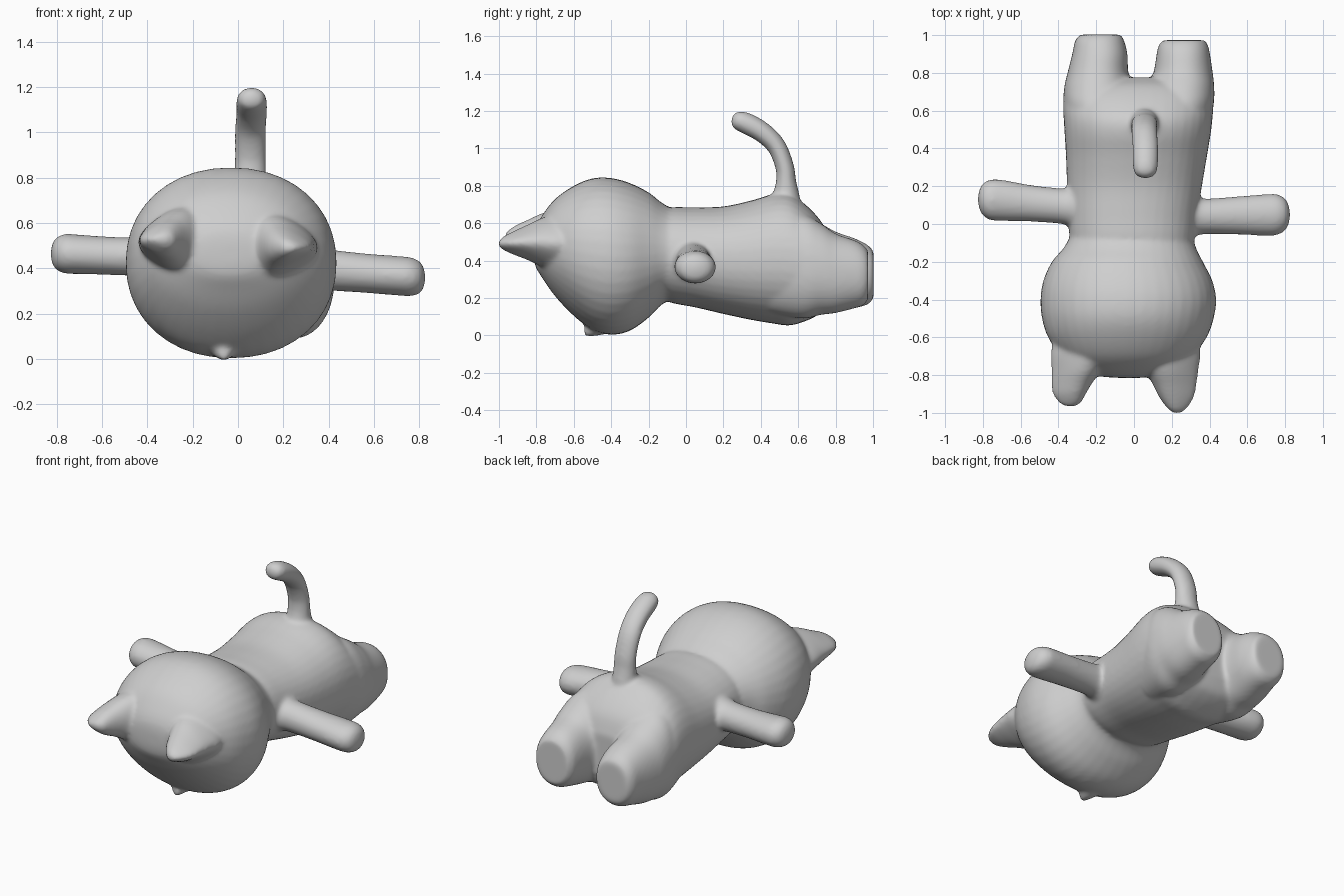
import bpy
import bmesh
import math
from mathutils import Vector

grey = bpy.data.materials.new("plain grey")
grey.diffuse_color = (0.62, 0.62, 0.62, 1)


def spline(rows, steps):
    """Catmull-Rom resampling of rows of numbers."""
    p = [Vector(r) for r in rows]
    p = [p[0]] + p + [p[-1]]
    out = []
    for i in range(1, len(p) - 2):
        a, b, c, d = p[i - 1:i + 3]
        for s in range(steps):
            t = s / steps
            out.append(0.5 * (2 * b + (c - a) * t + (2 * a - 5 * b + 4 * c - d) * t * t
                              + (3 * b - a - 3 * c + d) * t ** 3))
    return out + [p[-1]]


skin = bmesh.new()  # all parts gather here and are blended at the end


def loft(rows, side, up=None, n=40, steps=5, power=1.0, wedge=0.0):
    """Skin rings (x, y, z, radius along side, radius along up); up follows the path if None.
    wedge narrows one end of each ring."""
    rings = spline(rows, steps)
    side = Vector(side)
    loops, faces = [], []
    for i, r in enumerate(rings):
        c = Vector(r[:3])
        if up is None:
            a, b = rings[max(i - 1, 0)], rings[min(i + 1, len(rings) - 1)]
            v = (Vector(b[:3]) - Vector(a[:3])).cross(side).normalized()
        else:
            v = Vector(up)
        loop = []
        for k in range(n):
            w = 2 * math.pi * k / n
            cs, sn = math.cos(w), math.sin(w)
            cs = math.copysign(abs(cs) ** power, cs)
            sn = math.copysign(abs(sn) ** power, sn) * (1 - wedge * cs)
            loop.append(skin.verts.new(c + side * cs * max(r[3], .004) + v * sn * max(r[4], .004)))
        loops.append(loop)
    for a, b in zip(loops, loops[1:]):
        for k in range(n):
            faces.append(skin.faces.new((a[k], a[(k + 1) % n], b[(k + 1) % n], b[k])))
    faces += [skin.faces.new(loops[0]), skin.faces.new(loops[-1])]
    bmesh.ops.recalc_face_normals(skin, faces=faces)


def along_y(rows, **kw):
    """Loft from rows of (y, x min, x max, z min, z max)."""
    loft([((a + b) / 2, y, (c + d) / 2, (b - a) / 2, (d - c) / 2)
          for y, a, b, c, d in rows], (1, 0, 0), (0, 0, 1), **kw)


# Head
along_y([
    (-.815, -.07, .02, .43, .51), (-.805, -.19, .12, .37, .57), (-.77, -.29, .22, .31, .64),
    (-.70, -.385, .31, .21, .73), (-.60, -.455, .385, .105, .80), (-.50, -.487, .422, .03, .84),
    (-.40, -.495, .435, .004, .842), (-.30, -.48, .415, .025, .815), (-.20, -.435, .365, .095, .765),
    (-.13, -.375, .33, .165, .71), (-.06, -.335, .31, .20, .67)], power=.94)

# Left and right ears, wedge-shaped towards the outer edge
along_y([
    (-.58, -.42, -.12, .36, .66), (-.68, -.44, -.12, .365, .665), (-.77, -.437, -.17, .40, .645),
    (-.84, -.437, -.22, .435, .615), (-.90, -.43, -.255, .46, .59), (-.95, -.395, -.285, .495, .56),
    (-.968, -.355, -.325, .52, .54)], wedge=-.4)
along_y([
    (-.58, .03, .33, .33, .63), (-.68, .03, .352, .34, .64), (-.77, .06, .342, .375, .62),
    (-.85, .10, .332, .41, .585), (-.92, .135, .317, .435, .555), (-.98, .18, .28, .46, .525),
    (-1.004, .215, .245, .48, .50)], wedge=.4)

# Nose
along_y([
    (-.545, -.07, -.05, .01, .04), (-.535, -.09, -.035, -.005, .06), (-.50, -.11, -.015, -.004, .08),
    (-.45, -.13, 0, .003, .10), (-.40, -.12, -.01, .02, .09)], n=20)

# Torso
along_y([
    (-.16, -.32, .30, .21, .66), (-.08, -.34, .32, .175, .685), (.05, -.35, .335, .15, .685),
    (.20, -.355, .36, .115, .69), (.35, -.36, .385, .083, .722), (.47, -.367, .405, .063, .757),
    (.55, -.372, .415, .053, .757), (.62, -.375, .42, .07, .715), (.69, -.365, .415, .10, .65),
    (.74, -.30, .36, .14, .58), (.775, -.18, .24, .22, .48)], power=.92)

# Left and right legs
along_y([
    (.45, -.33, -.02, .12, .66), (.62, -.37, -.01, .09, .65), (.72, -.37, -.01, .11, .60),
    (.80, -.352, -.03, .12, .555), (.90, -.327, -.035, .145, .52), (.97, -.312, -.052, .165, .485),
    (1.003, -.285, -.07, .20, .45)], power=.92)
along_y([
    (.45, .06, .37, .12, .66), (.62, .06, .42, .09, .65), (.72, .07, .425, .11, .60),
    (.80, .103, .417, .12, .545), (.90, .12, .402, .145, .51), (.945, .13, .392, .16, .485),
    (.973, .155, .375, .19, .455)], power=.92)

# Left and right arms
loft([
    (-.25, .09, .45, .14, .13), (-.335, .09, .45, .105, .10), (-.39, .095, .45, .094, .088),
    (-.55, .11, .455, .097, .084), (-.70, .125, .462, .109, .087), (-.765, .128, .465, .106, .087),
    (-.808, .13, .465, .075, .065), (-.826, .13, .465, .02, .02)], (0, 1, 0), (0, 0, 1), n=32)
loft([
    (.25, .04, .40, .14, .13), (.325, .04, .40, .105, .10), (.38, .04, .395, .094, .092),
    (.55, .045, .38, .101, .087), (.70, .048, .368, .11, .087), (.765, .05, .363, .106, .085),
    (.808, .05, .36, .075, .065), (.826, .05, .36, .02, .02)], (0, 1, 0), (0, 0, 1), n=32)

# Tail, curling forward
loft([
    (.055, .53, .68, .09, .09), (.055, .535, .755, .075, .072), (.055, .535, .82, .07, .055),
    (.055, .528, .90, .069, .050), (.055, .485, 1.01, .069, .051), (.06, .41, 1.085, .069, .055),
    (.06, .32, 1.135, .068, .057), (.06, .265, 1.153, .055, .046), (.06, .243, 1.159, .015, .015)],
    (1, 0, 0), n=28)

# One continuous skin with soft joins
mesh = bpy.data.meshes.new("animal_body")
skin.to_mesh(mesh)
skin.free()
mesh.materials.append(grey)
mesh.shade_smooth()
body = bpy.data.objects.new("animal_body", mesh)
bpy.context.collection.objects.link(body)
remesh = body.modifiers.new("blend", 'REMESH')
remesh.mode = 'VOXEL'
remesh.voxel_size = 0.012
remesh.use_smooth_shade = True
soften = body.modifiers.new("soften", 'SMOOTH')
soften.factor = 0.5
soften.iterations = 10
